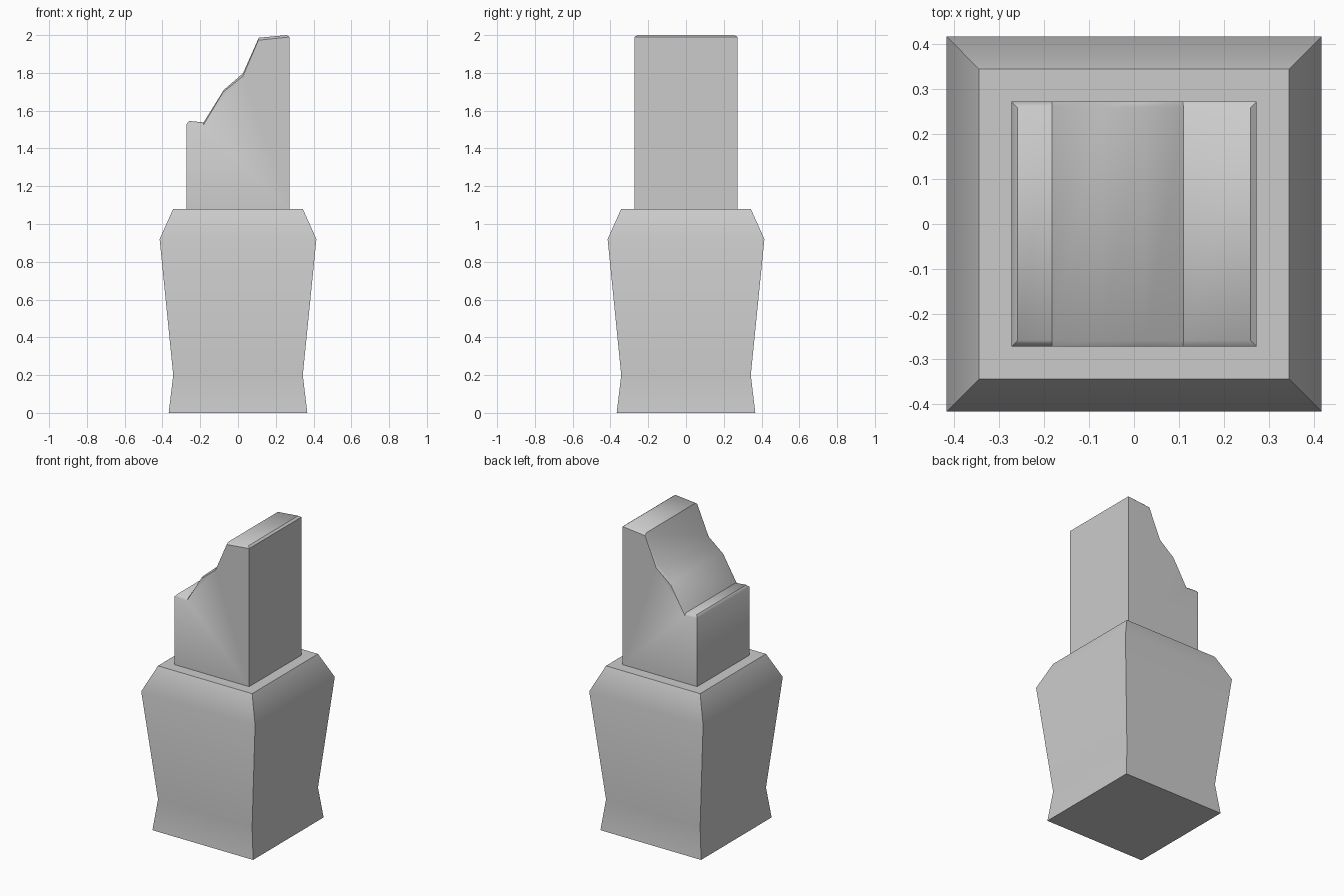
import bpy, bmesh, math

cube = bpy.data.objects.get("Cube")
if cube:
    bpy.data.objects.remove(cube, do_unlink=True)

stone = bpy.data.materials.new("grey_stone")
stone.use_nodes = True
grey = (0.6, 0.6, 0.6, 1)
stone.diffuse_color = grey
stone.node_tree.nodes["Principled BSDF"].inputs["Base Color"].default_value = grey


def finish(bm, name, sharp_angle):
    """Turn a bmesh into a smooth shaded object with sharp edges kept."""
    bmesh.ops.recalc_face_normals(bm, faces=bm.faces)
    for face in bm.faces:
        face.smooth = True
    for edge in bm.edges:
        edge.smooth = edge.calc_face_angle(math.pi) < math.radians(sharp_angle)
    mesh = bpy.data.meshes.new(name)
    bm.to_mesh(mesh)
    bm.free()
    mesh.materials.append(stone)
    obj = bpy.data.objects.new(name, mesh)
    bpy.context.collection.objects.link(obj)
    return obj


# Square pedestal: stacked square rings (half width, height)
bm = bmesh.new()
rings = []
for half, z in [(0.367, 0), (0.343, 0.2), (0.415, 0.92), (0.343, 1.08)]:
    corners = [(-1, -1), (1, -1), (1, 1), (-1, 1)]
    rings.append([bm.verts.new((x * half, y * half, z)) for x, y in corners])
for low, high in zip(rings, rings[1:]):
    for i in range(4):
        j = (i + 1) % 4
        bm.faces.new((low[i], low[j], high[j], high[i]))
bm.faces.new(rings[0])
bm.faces.new(rings[-1])
finish(bm, "pedestal", 38)

# Broken pillar: square shaft with a jagged, thinly chamfered top
HALF, INSET, BASE = 0.272, 0.258, 1.08
outer = [(-HALF, 1.53), (-0.182, 1.525), (-0.08, 1.697),
         (0.026, 1.782), (0.108, 1.973), (HALF, 1.99)]
inner = [(-INSET, 1.545), (-0.182, 1.538), (-0.075, 1.71),
         (0.026, 1.797), (0.11, 1.986), (INSET, 2.0)]
bm = bmesh.new()


def row(points, y):
    return [bm.verts.new((x, y, z)) for x, z in points]


foot = [(-HALF, BASE), (HALF, BASE)]
rows = [row(outer, -HALF), row(inner, -INSET), row(inner, INSET), row(outer, HALF)]
front_foot, back_foot = row(foot, -HALF), row(foot, HALF)

# Broken top surface with its front and back rims
for a, b in zip(rows, rows[1:]):
    for i in range(len(outer) - 1):
        bm.faces.new((a[i], a[i + 1], b[i + 1], b[i]))
# Side rims and side walls
for end, side in ((0, 0), (-1, 1)):
    bm.faces.new([r[end] for r in rows])
    bm.faces.new((front_foot[side], back_foot[side], rows[3][end], rows[0][end]))
# Front wall, back wall and underside
bm.faces.new(front_foot + rows[0][::-1])
bm.faces.new(back_foot + rows[3][::-1])
bm.faces.new(front_foot + back_foot[::-1])
# The front and back rims blend softly, the end rims stay crisp
pillar = finish(bm, "broken_pillar", 45)
for edge in pillar.data.edges:
    a, b = (pillar.data.vertices[v].co for v in edge.vertices)
    if abs(a.y - b.y) < 0.001 and abs(abs(a.y) - INSET) < 0.001:
        edge.use_edge_sharp = False
    elif abs(abs(a.x) - INSET) < 0.001 and abs(abs(b.x) - INSET) < 0.001:
        edge.use_edge_sharp = True
